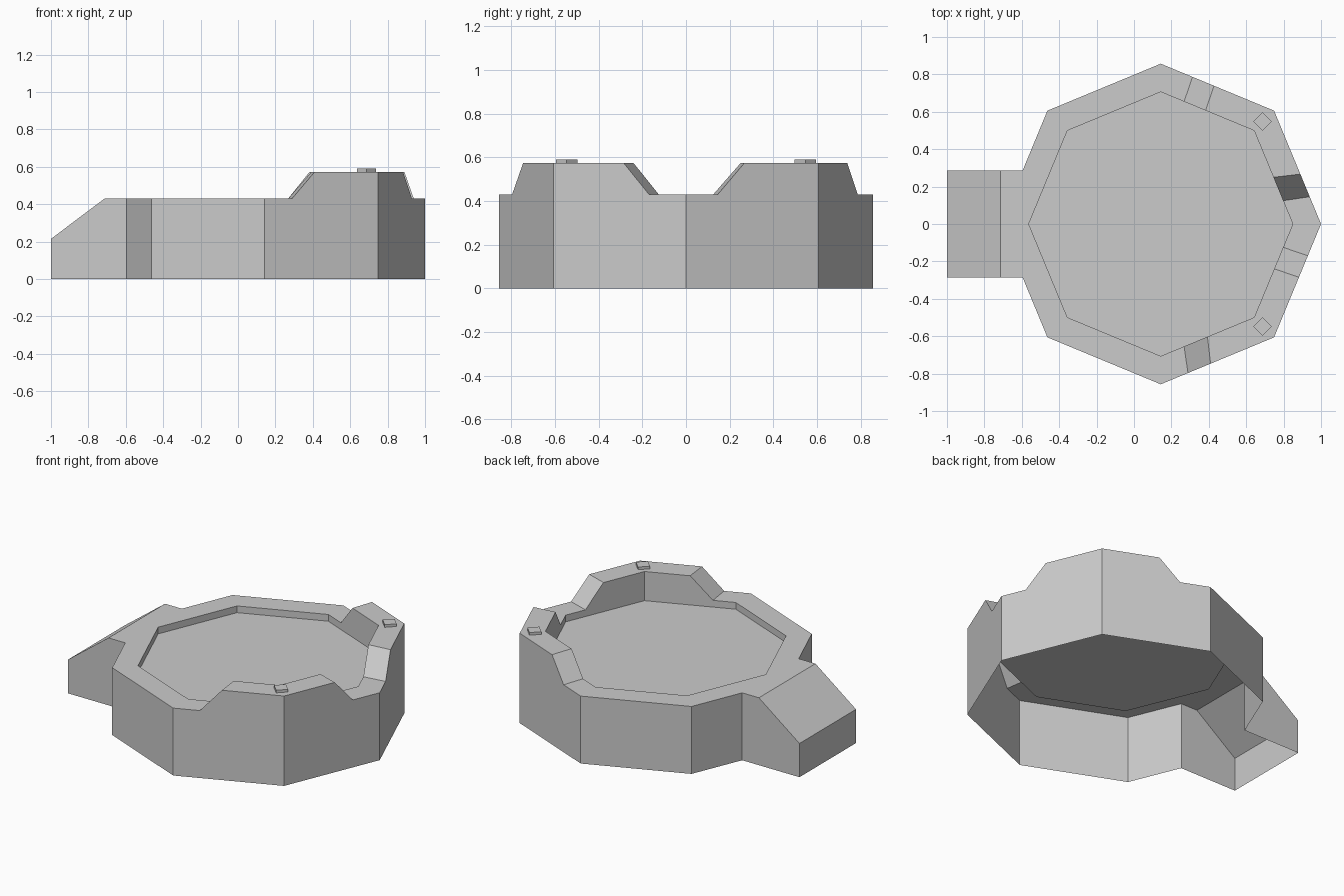
import bpy, bmesh
from math import cos, sin, pi
from mathutils import Vector

if "Cube" in bpy.data.objects:
    bpy.data.objects.remove(bpy.data.objects["Cube"])

CX, R_OUT, R_IN = 0.143, 0.857, 0.706
RIM, FLOOR, CREST = 0.43, 0.387, 0.573
# (outer, inner) position along an octagon edge for the block ends
A_LOW, A_TOP = (0.72, 0.75), (0.53, 0.52)
B_LOW, B_TOP = (0.76, 0.75), (0.56, 0.50)
RAMP_Y, RAMP_X, RAMP_END = 0.285, -0.714, 0.215


def vert(k, r):
    a = k * pi / 4
    return Vector((CX + r * cos(a), r * sin(a), 0))


def pair(k, step=0, t=(0, 0)):
    """Outer and inner points on the octagon rim, moved along an edge."""
    return [vert(k, r).lerp(vert(k + step, r), f)
            for r, f in zip((R_OUT, R_IN), t)]


def at(p, z):
    return (p[0], p[1], z)


def build(name, faces):
    bm = bmesh.new()
    for f in faces:
        bm.faces.new([bm.verts.new(p) for p in f])
    bmesh.ops.remove_doubles(bm, verts=bm.verts, dist=0.0005)
    me = bpy.data.meshes.new(name)
    bm.to_mesh(me)
    bm.free()
    ob = bpy.data.objects.new(name, me)
    bpy.context.collection.objects.link(ob)
    return ob


# Outer wall, open below and open towards the ramp
gate = vert(4, R_OUT).lerp(vert(3, R_OUT), RAMP_Y / vert(3, R_OUT).y)
gate_low = Vector((gate.x, -gate.y, 0))
faces = []
for k in range(8):
    p, q = vert(k, R_OUT), vert(k + 1, R_OUT)
    if k == 3:
        q = gate
    if k == 4:
        p = gate_low
    faces.append([at(p, 0), at(q, 0), at(q, RIM), at(p, RIM)])
build("outer_wall", faces)

# Flat rim between the raised blocks
runs = [[pair(1, 1, A_LOW)] + [pair(k) for k in range(2, 7)] + [pair(7, -1, B_LOW)],
        [pair(7, 1, A_LOW), pair(0), pair(1, -1, B_LOW)]]
faces = []
for run in runs:
    for (o1, i1), (o2, i2) in zip(run, run[1:]):
        faces.append([at(o1, RIM), at(o2, RIM), at(i2, RIM), at(i1, RIM)])
build("rim", faces)

# Sunken floor with its short inner wall
inner = [vert(k, R_IN) for k in range(8)]
faces = [[at(p, FLOOR) for p in inner]]
for k in range(8):
    p, q = inner[k], inner[(k + 1) % 8]
    faces.append([at(q, FLOOR), at(p, FLOOR), at(p, RIM), at(q, RIM)])
build("sunken_floor", faces)

# Ramp, open below
tip = vert(4, R_OUT)
faces = [[(-1, RAMP_Y, 0), (-1, -RAMP_Y, 0), (-1, -RAMP_Y, RAMP_END), (-1, RAMP_Y, RAMP_END)],
         [(-1, RAMP_Y, RAMP_END), (-1, -RAMP_Y, RAMP_END),
          (RAMP_X, -RAMP_Y, RIM), (RAMP_X, RAMP_Y, RIM)]]
for s in (1, -1):
    y = s * RAMP_Y
    side = [(-1, y, 0), (-1, y, RAMP_END), (RAMP_X, y, RIM),
            (gate.x, y, RIM), (gate.x, y, 0)]
    top = [(RAMP_X, y, RIM), at(tip, RIM), (gate.x, y, RIM)]
    faces += [side[::s], top[::s]]
build("ramp", faces)

# Raised corner blocks with sloped ends, and a small stud on each
for k, label in ((1, "back"), (7, "front")):
    path = [(pair(k, -1, B_LOW), RIM), (pair(k, -1, B_TOP), CREST), (pair(k), CREST),
            (pair(k, 1, A_TOP), CREST), (pair(k, 1, A_LOW), RIM)]
    faces = []
    for ((o1, i1), z1), ((o2, i2), z2) in zip(path, path[1:]):
        faces.append([at(o1, z1), at(o2, z2), at(i2, z2), at(i1, z1)])
    for n in (0, 1):
        low, top, mid, top2, low2 = [(p[n], z) for p, z in path]
        c = at(mid[0], RIM)
        left = [c, at(*mid), at(*top), at(*low)]
        right = [at(*low2), at(*top2), at(*mid), c]
        d = -1 if n else 1
        faces += [left[::d], right[::d]]
    build(label + "_raised_block", faces)

    s = 1 if k == 1 else -1
    bpy.ops.mesh.primitive_cube_add(size=1, location=(0.687, s * 0.547, 0.577),
                                    rotation=(0, 0, pi / 4))
    stud = bpy.context.object
    stud.name = label + "_stud"
    stud.scale = (0.07, 0.07, 0.026)
